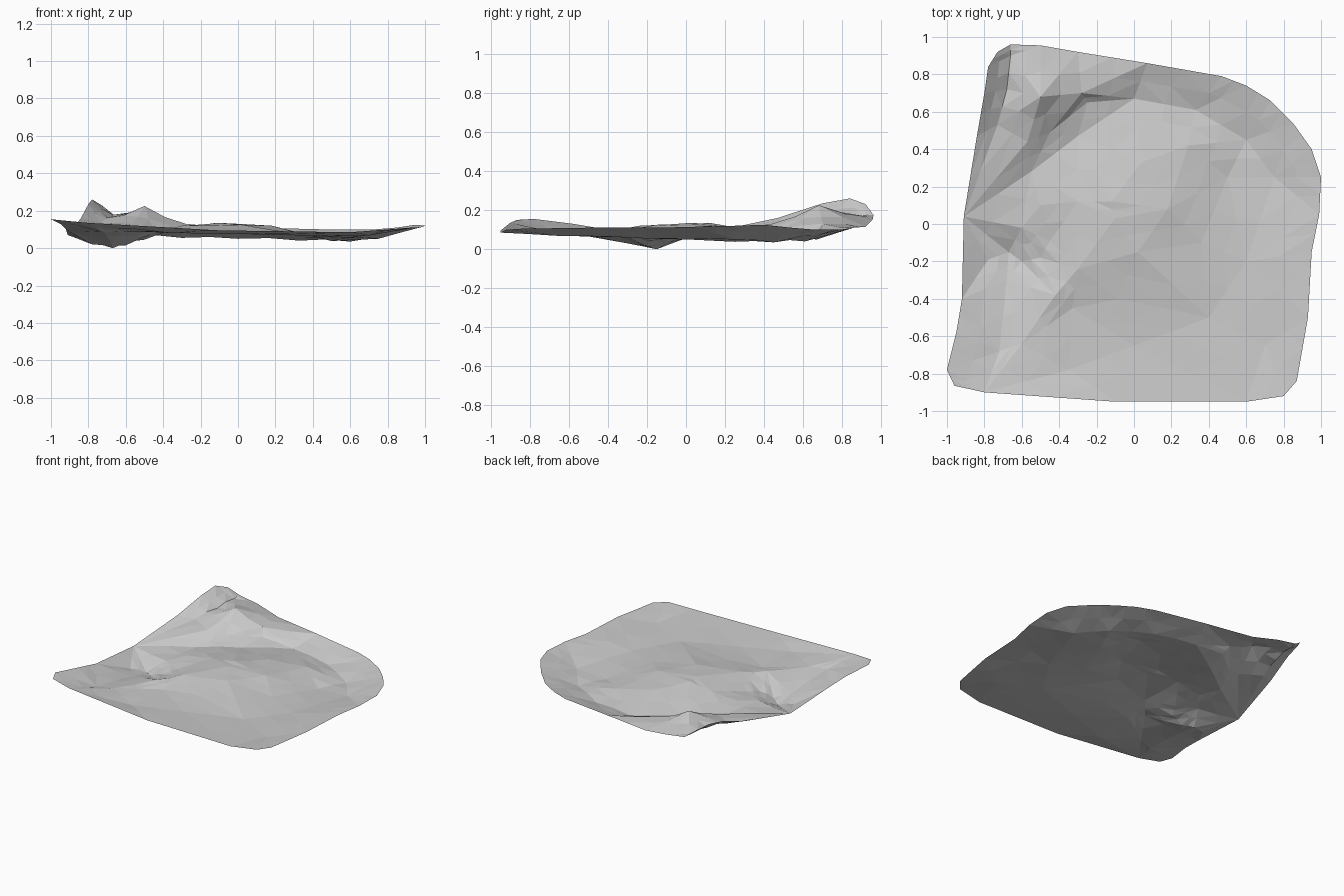
import bpy
import bmesh
from mathutils import Vector
from mathutils.geometry import delaunay_2d_cdt

cube = bpy.data.objects.get("Cube")
if cube:
    bpy.data.objects.remove(cube, do_unlink=True)

# Rim of the sheet, counter-clockwise from the front left-hand corner
pinch = (-.91, .04, .07)
rim = [
    (-1, -.78, .155), (-.96, -.865, .15), (-.8, -.9, .135), (-.1, -.95, .095),
    (.6, -.95, .085), (.8, -.92, .1), (.87, -.84, .105), (.93, -.5, .11),
    (.95, -.15, .11), (.99, .05, .115), (1, .25, .12), (.95, .4, .125),
    (.85, .54, .11), (.73, .66, .1), (.6, .74, .1), (.47, .79, .1),
    (.07, .86, .11), (-.3, .92, .115), (-.5, .955, .15), (-.66, .96, .175),
    (-.73, .92, .23), (-.78, .84, .26), (-.8, .7, .235), (-.84, .47, .16),
    pinch, (-.92, -.4, .1), (-.95, -.58, .13),
]

# Crests and creases: each is a line that stays sharp in the surface
folds = {
    "side_crease": [(-.66, .9, .17), (-.68, .72, .16), (-.73, .53, .135), pinch],
    "peak_crest": [pinch, (-.57, .44, .13), (-.5, .68, .225), (-.28, .7, .13)],
    "peak_foot": [(-.45, .49, .1), (-.25, .65, .08)],
    "main_crest": [(-.5, .1, .085), (-.3, .12, .11), (-.12, .12, .135),
                   (.04, .33, .11), (.29, .42, .085)],
    "back_valley": [pinch, (-.55, .28, .065), (-.3, .47, .055), (0, .67, .05),
                    (.33, .61, .04)],
    "pinch_crest": [pinch, (-.6, -.02, .065), (-.45, -.09, .065)],
    "hollow": [(-.78, -.19, .02), (-.67, -.15, 0), (-.6, -.2, .015),
               (-.5, -.18, .045)],
    "front_crest": [(-.6, -.64, .09), (-.42, -.38, .105), (-.3, -.24, .12)],
}

# Broad, gentle heights of the middle and the basin
swells = [
    (-.1, .03, .135), (.18, .08, .12), (.02, -.15, .125), (-.68, -.3, .03),
    (-.72, -.68, .085), (-.33, -.45, .08), (-.08, -.4, .09), (0, -.65, .075),
    (.4, -.5, .065), (.6, -.2, .055), (.5, .25, .038), (.6, .45, .035),
    (.36, -.1, .075), (.7, -.65, .068), (-.35, -.78, .08), (.75, .25, .05),
]


def join_points():
    """Gather all points, with each fold as a chain of fixed edges."""
    points, chains = list(rim), []
    for line in folds.values():
        start = len(points)
        points.extend(line)
        chains += [(i, i + 1) for i in range(start, len(points) - 1)]
    return points + swells, chains


def build_sheet(name, material):
    """Triangulate inside the rim, then refine and relax between the folds."""
    points, chains = join_points()
    flat = [Vector(p[:2]) for p in points]
    outline = [list(range(len(rim)))]
    verts, _, faces, sources, _, _ = delaunay_2d_cdt(flat, chains, outline, 1, 1e-4)

    bm = bmesh.new()
    made = []
    for co, source in zip(verts, sources):
        height = points[source[0]][2] if source else .1
        made.append(bm.verts.new((co.x, co.y, height)))
    for face in faces:
        bm.faces.new([made[i] for i in face])
    fixed = {v.co.to_tuple(4) for v in made}

    # Extra facets soften the slopes while the fold points stay in place
    bmesh.ops.subdivide_edges(bm, edges=bm.edges[:], cuts=1, use_grid_fill=True)
    loose = [v for v in bm.verts
             if v.co.to_tuple(4) not in fixed and not v.is_boundary]
    heights = {}
    for v in loose:
        around = [e.other_vert(v).co.z for e in v.link_edges]
        heights[v] = (v.co.z + sum(around) / len(around)) / 2
    for v, z in heights.items():
        v.co.z = z
    bmesh.ops.triangulate(bm, faces=bm.faces[:])
    for face in bm.faces:
        face.normal_update()
        if face.normal.z < 0:
            face.normal_flip()

    mesh = bpy.data.meshes.new(name)
    bm.to_mesh(mesh)
    bm.free()
    mesh.materials.append(material)
    sheet = bpy.data.objects.new(name, mesh)
    bpy.context.collection.objects.link(sheet)
    return sheet


# One plain grey for the whole sheet
grey = bpy.data.materials.new("light_grey")
grey.use_nodes = True
colour = (.6, .6, .6, 1)
grey.diffuse_color = colour
grey.node_tree.nodes["Principled BSDF"].inputs["Base Color"].default_value = colour

build_sheet("crumpled_sheet", grey)
